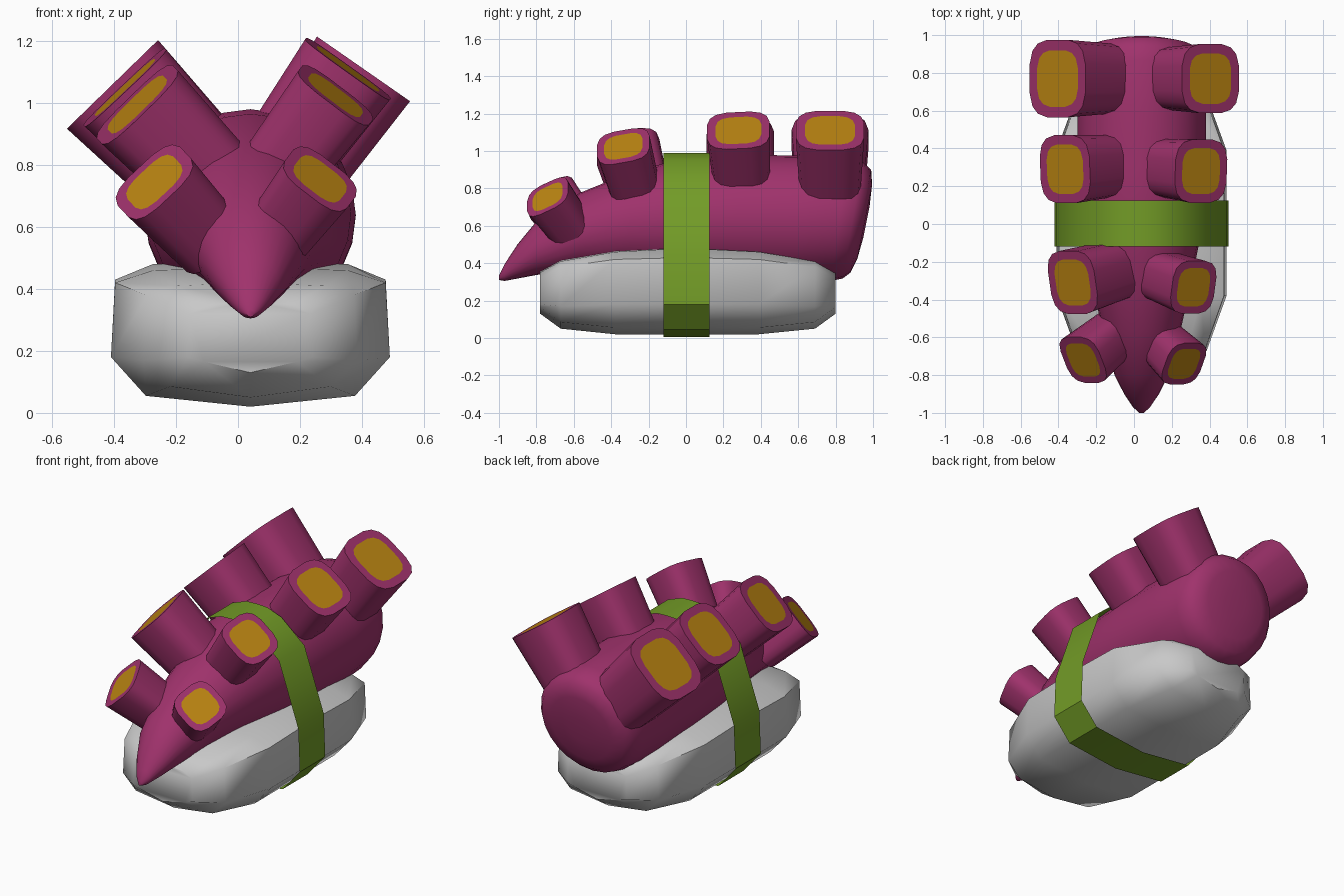
import bpy, bmesh, math
from mathutils import Vector

cube = bpy.data.objects.get("Cube")
if cube:
    bpy.data.objects.remove(cube, do_unlink=True)

CX = 0.04  # centre line of the body, rice and band


def material(name, rgb):
    m = bpy.data.materials.new(name)
    m.use_nodes = True
    m.diffuse_color = (*rgb, 1)
    m.node_tree.nodes["Principled BSDF"].inputs["Base Color"].default_value = (*rgb, 1)
    return m


magenta = material("magenta skin", (0.35, 0.032, 0.15))
orange = material("orange sucker", (0.50, 0.235, 0.006))
green = material("green band", (0.17, 0.33, 0.02))
grey = material("rice grey", (0.58, 0.58, 0.58))


def loft(name, rings, mats, angle, caps=True, closed=False):
    """Skin a list of equal rings of points; the last cap takes the last material."""
    bm = bmesh.new()
    loops = [[bm.verts.new(p) for p in ring] for ring in rings]
    n = len(loops[0])
    pairs = list(zip(loops, loops[1:]))
    if closed:
        pairs.append((loops[-1], loops[0]))
    for a, b in pairs:
        for i in range(n if not closed else n - 1):
            j = (i + 1) % n
            bm.faces.new((a[i], a[j], b[j], b[i]))
    if caps:
        bm.faces.new(loops[0])
        bm.faces.new(loops[-1]).material_index = len(mats) - 1
    bmesh.ops.recalc_face_normals(bm, faces=bm.faces)
    mesh = bpy.data.meshes.new(name)
    bm.to_mesh(mesh)
    bm.free()
    obj = bpy.data.objects.new(name, mesh)
    bpy.context.collection.objects.link(obj)
    for m in mats:
        mesh.materials.append(m)
    bpy.ops.object.select_all(action='DESELECT')
    obj.select_set(True)
    bpy.context.view_layer.objects.active = obj
    bpy.ops.object.shade_smooth_by_angle(angle=math.radians(angle))
    return obj


def mirrored(half):
    """Close a half outline that starts and ends on the centre line."""
    return half + [(-x, z) for x, z in reversed(half[1:-1])]


# Rice block: y, half width, bottom, lower side, upper side, top
rice = []
for y, w, zb, z1, z2, zt in [
        (-0.78, 0.20, 0.13, 0.18, 0.32, 0.35), (-0.67, 0.345, 0.05, 0.17, 0.38, 0.41),
        (-0.38, 0.45, 0.02, 0.18, 0.42, 0.46), (0, 0.45, 0.02, 0.18, 0.43, 0.48),
        (0.39, 0.45, 0.02, 0.18, 0.42, 0.46), (0.69, 0.34, 0.05, 0.17, 0.38, 0.41),
        (0.80, 0.20, 0.13, 0.18, 0.32, 0.35)]:
    half = [(0, zb), (0.75 * w, zb + 0.035), (w, z1), (0.97 * w, z2),
            (0.7 * w, zt), (0, zt + 0.01)]
    rice.append([(CX + x, y, z) for x, z in mirrored(half)])
loft("rice_block", rice, [grey], 50)

# Tentacle: y, centre height, radius, lean of the ring
tentacle = []
for y, zc, r, lean in [
        (-1, 0.322, 0.012, 0), (-0.97, 0.35, 0.045, 0), (-0.9, 0.41, 0.092, 0),
        (-0.8, 0.48, 0.143, 0), (-0.57, 0.57, 0.205, 0), (-0.3, 0.62, 0.265, 0),
        (0, 0.64, 0.325, 0), (0.3, 0.64, 0.34, 0), (0.6, 0.635, 0.34, 0.05),
        (0.82, 0.635, 0.33, 0.14), (0.89, 0.63, 0.312, 0.17), (0.935, 0.625, 0.275, 0.2),
        (0.955, 0.62, 0.2, 0.2), (0.965, 0.62, 0.08, 0.2)]:
    ring = []
    for i in range(24):
        a = math.tau * i / 24
        dz = r * math.sin(a)
        ring.append((CX + r * math.cos(a), y + lean * dz, zc + dz))
    tentacle.append(ring)
loft("tentacle", tentacle, [magenta], 50)

# Band wrapped around both
outline = mirrored([(0, 0.005), (0.345, 0.045), (0.46, 0.18), (0.45, 0.44),
                    (0.32, 0.82), (0.165, 0.95), (0.07, 0.985), (0, 0.988)])
loft("band", [[(CX + x, y, z) for y in (-0.12, 0.125)] for x, z in outline],
     [green], 40, caps=False, closed=True)


def sucker(name, centre, normal, size, length):
    """Rounded square stub with a flush coloured pad on its end."""
    c, n = Vector(centre), Vector(normal).normalized()
    v = (Vector((0, 1, 0)) - n * n.y).normalized()
    u = v.cross(n)

    def ring(depth, scale):
        pts = []
        for i in range(16):
            a = math.tau * (i + 0.5) / 16
            ca, sa = math.cos(a), math.sin(a)
            x = math.copysign(abs(ca) ** 0.6, ca) * scale
            y = math.copysign(abs(sa) ** 0.6, sa) * scale
            pts.append(c - n * depth + u * x + v * y)
        return pts

    r = size / 2
    loft(name, [ring(length, 0.88 * r), ring(0, r), ring(0, 0.73 * r)],
         [magenta, orange], 35)


# Four suckers on each side, front to back
left = [((0.265, -0.74, 0.755), (0.52, -0.5, 0.68), 0.255, 0.27),
        ((0.315, -0.335, 1.025), (0.6, -0.22, 0.79), 0.29, 0.36),
        ((0.355, 0.28, 1.11), (0.58, -0.06, 0.81), 0.34, 0.38),
        ((0.405, 0.77, 1.11), (0.57, 0.0, 0.82), 0.37, 0.4)]
right = [((-0.27, -0.72, 0.745), (-0.58, -0.48, 0.62), 0.28, 0.3),
         ((-0.325, -0.31, 0.995), (-0.68, -0.2, 0.7), 0.345, 0.4),
         ((-0.365, 0.29, 1.05), (-0.68, -0.06, 0.72), 0.365, 0.4),
         ((-0.405, 0.77, 1.06), (-0.7, 0.0, 0.72), 0.415, 0.42)]
for side, group in (("left", left), ("right", right)):
    for k, spec in enumerate(group, 1):
        sucker(f"{side}_sucker_{k}", *spec)
